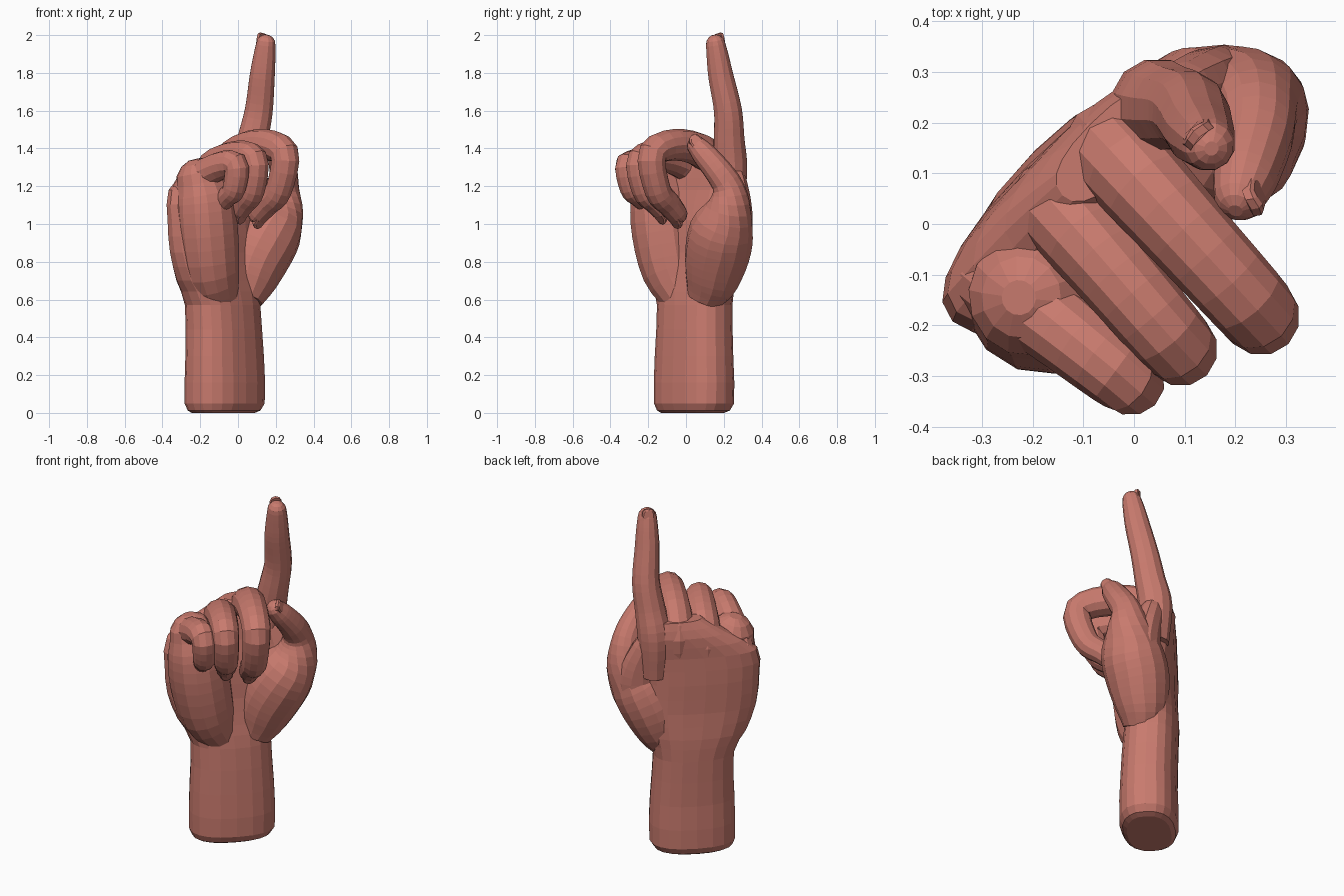
import bpy, math
from mathutils import Vector

old = bpy.data.objects.get("Cube")
if old:
    bpy.data.objects.remove(old)

COLOUR = (0.58, 0.195, 0.155, 1)
skin = bpy.data.materials.new("warm skin")
skin.use_nodes = True
skin.diffuse_color = COLOUR
skin.node_tree.nodes["Principled BSDF"].inputs["Base Color"].default_value = COLOUR

UP = Vector((0, 0, 1))
ACROSS = Vector((1, 1, 0)).normalized()    # little finger towards thumb
PALM = Vector((1, -1, 0)).normalized()     # direction the palm faces


def spline(points, steps):
    """Smooth control points of position, half width and optional half depth."""
    pts = [Vector((*p, p[-1])[:5]) for p in points]
    pts = [2 * pts[0] - pts[1]] + pts + [2 * pts[-1] - pts[-2]]
    out = []
    for before, start, end, after in zip(pts, pts[1:], pts[2:], pts[3:]):
        for i in range(steps):
            t = i / steps
            bend = 2 * before - 5 * start + 4 * end - after
            twist = 3 * start - before - 3 * end + after
            out.append(start + ((end - before) * t + bend * t ** 2 + twist * t ** 3) / 2)
    return out + [pts[-2]]


def section(count, square):
    """Unit outline, from a circle towards a rounded square."""
    for k in range(count):
        angle = math.tau * k / count
        yield [math.copysign(abs(v) ** (2 / square), v) for v in (math.cos(angle), math.sin(angle))]


def skin_rings(name, verts, sides):
    """Join equal rings of vertices into one closed mesh."""
    faces = []
    for a in range(0, len(verts) - sides, sides):
        for k in range(sides):
            n = (k + 1) % sides
            faces.append((a + k, a + n, a + sides + n, a + sides + k))
    faces.append(tuple(reversed(range(sides))))
    faces.append(tuple(range(len(verts) - sides, len(verts))))
    mesh = bpy.data.meshes.new(name)
    mesh.from_pydata(verts, [], faces)
    mesh.materials.append(skin)
    bpy.context.collection.objects.link(bpy.data.objects.new(name, mesh))


def loft(name, points, sides=12, steps=3, across=ACROSS, square=2, level=False):
    """Loft sections along a path; returns the last one. Level lofts end flat, others in a dome."""
    rows = spline(points, steps)
    rings = []
    for i, row in enumerate(rows):
        ahead, behind = rows[min(i + 1, len(rows) - 1)], rows[max(i - 1, 0)]
        along = UP if level else (Vector(ahead[:3]) - Vector(behind[:3])).normalized()
        side = (across - along * across.dot(along)).normalized()
        rings.append((Vector(row[:3]), along, side, along.cross(side), row[3], row[4]))
    last = centre, along, side, back, w, d = rings[-1]
    if not level:
        for angle in (0.45, 0.9, 1.3):
            shrink = math.cos(angle)
            rings.append((centre + along * math.sin(angle) * (w + d) / 2,
                          along, side, back, w * shrink, d * shrink))
    verts = [centre + side * c * w + back * s * d
             for centre, along, side, back, w, d in rings for c, s in section(sides, square)]
    skin_rings(name, verts, sides)
    return last


def nail(name, fingertip):
    """Thin curved plate on the back of a fingertip."""
    centre, along, side, back, w, d = fingertip
    centre = centre + back * d * 0.93 + along * w * 0.1
    verts = []
    for lift, grow in ((-0.015, 1), (0.002, 1), (0.007, 0.8)):
        for c, s in section(12, 2.8):
            verts.append(centre + side * c * grow * w * 0.66 + along * s * grow * w * 0.95
                         + back * (lift - w * c * c / 4))
    skin_rings(name, verts, 12)


def finger(name, knuckle, middle_joint, end_joint, tip, thick, thin, arch):
    """Tendon, knuckle and joints to the tip, tapering evenly and ending in a nail."""
    knuckle, middle_joint, end_joint, tip = map(Vector, (knuckle, middle_joint, end_joint, tip))
    tendon = knuckle - UP * 0.23
    bridge = knuckle.lerp(middle_joint, 0.5) + UP * arch
    path = [tendon, knuckle, bridge, middle_joint, end_joint, end_joint.lerp(tip, 0.6), tip]
    radii = [thick * 0.8] + [thick + (thin - thick) * i / 5 for i in range(6)]
    end = loft(name + "_finger", [(*p, r) for p, r in zip(path, radii)], steps=4)
    nail(name + "_nail", end)


# Forearm and flat of the hand: height, centre across, half width, centre depth, half depth
outline = [(0, -.03, .19, -.08, .12), (.05, -.02, .235, -.08, .16), (.3, -.02, .232, -.08, .155),
           (.57, -.025, .222, -.09, .15), (.7, -.045, .27, -.1, .14), (.85, -.06, .31, -.105, .125),
           (1.02, -.07, .315, -.11, .12), (1.18, -.06, .31, -.125, .1), (1.3, .03, .23, -.135, .09),
           (1.39, .08, .14, -.14, .06)]
loft("forearm_and_palm",
     [(*(ACROSS * u + PALM * n + UP * z), w, d) for z, u, w, n, d in outline],
     sides=20, steps=2, square=2.4, level=True)

# Fleshy pad below the little finger
loft("little_finger_pad",
     [(-.09, -.01, .58, .1), (-.14, -.08, .74, .15), (-.165, -.12, .95, .167),
      (-.18, -.135, 1.12, .16), (-.2, -.14, 1.22, .13)], sides=14)

# One raised finger and three curled ones
finger("index", (.045, .235, 1.29), (.11, .222, 1.6), (.128, .185, 1.78), (.147, .157, 1.95),
       thick=.092, thin=.053, arch=0)
finger("middle", (-.04, .142, 1.33), (.245, -.175, 1.375), (.215, -.15, 1.18), (.11, -.05, 1.055),
       thick=.092, thin=.058, arch=.065)
finger("ring", (-.15, .035, 1.27), (.085, -.24, 1.34), (.075, -.22, 1.18), (.01, -.13, 1.075),
       thick=.088, thin=.055, arch=.05)
finger("little", (-.265, -.115, 1.18), (-.015, -.305, 1.315), (-.02, -.29, 1.19), (-.08, -.225, 1.115),
       thick=.085, thin=.047, arch=.04)

# Thumb with its fleshy base, folded towards the index finger
thumb_tip = loft("thumb",
                 [(.03, .1, .6, .1), (.06, .135, .7, .143), (.11, .165, .84, .173),
                  (.175, .19, .97, .17), (.225, .225, 1.08, .125), (.24, .225, 1.19, .085),
                  (.24, .17, 1.28, .074), (.22, .095, 1.37, .065), (.21, .06, 1.41, .054)],
                 sides=14, across=Vector((.33, -.65, -.52)))
nail("thumb_nail", thumb_tip)

# Web of flesh between thumb and index finger
loft("thumb_web", [(.08, .2, .8, .12, .1), (.13, .24, .98, .13, .09), (.12, .25, 1.1, .11, .08),
                   (.08, .24, 1.22, .09, .07)])
